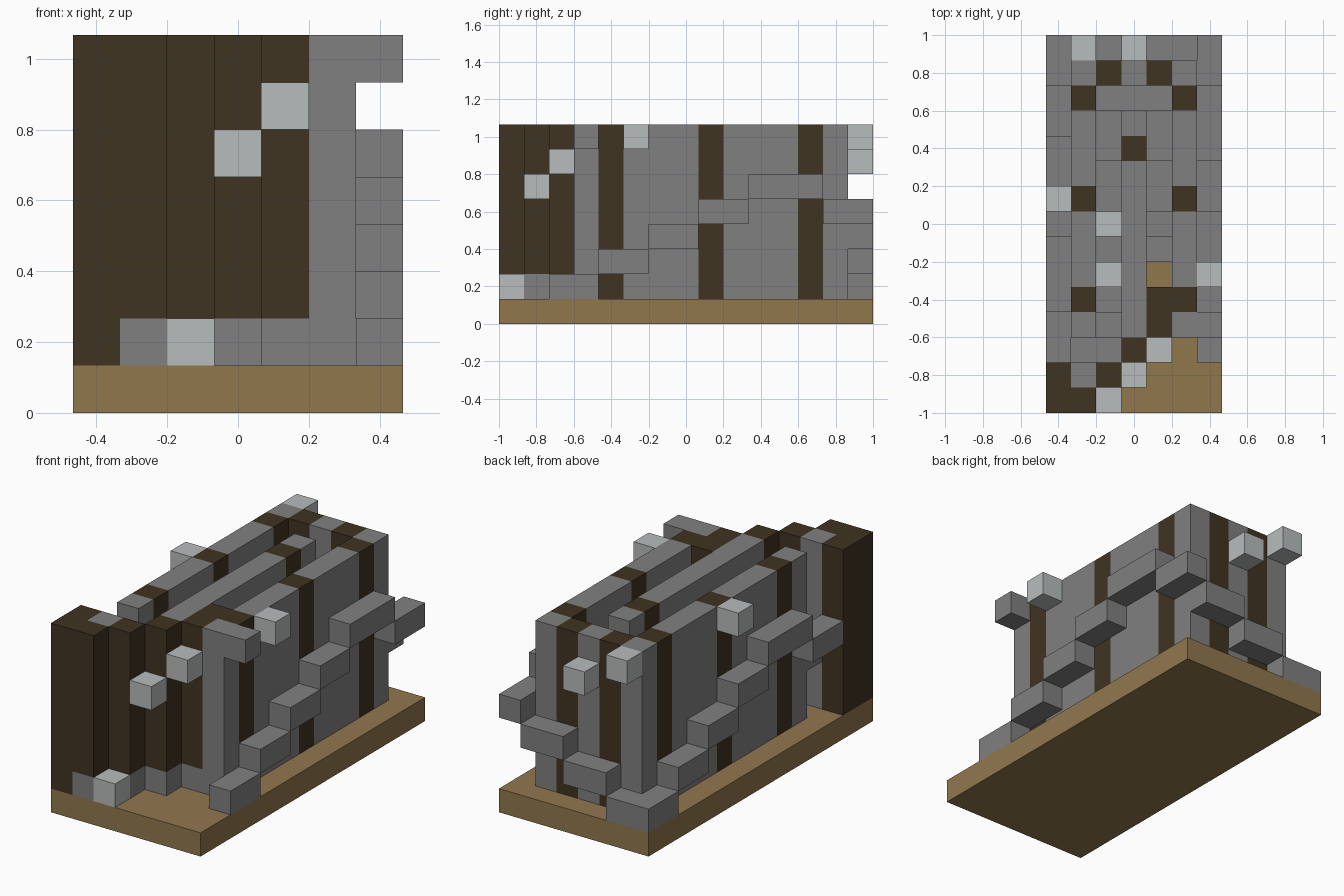
import bpy
import bmesh
from mathutils import Matrix, Vector

cube = bpy.data.objects.get("Cube")
if cube:
    bpy.data.objects.remove(cube)

# The whole model sits on a block grid: 7 wide, 15 deep, 8 high
U = 2 / 15
NX, NY, NZ = 7, 15, 8


def material(name, rgb):
    m = bpy.data.materials.new(name)
    m.use_nodes = True
    m.diffuse_color = (*rgb, 1)
    m.node_tree.nodes["Principled BSDF"].inputs["Base Color"].default_value = (*rgb, 1)
    return m


STONE = material("grey stone", (0.216, 0.216, 0.216))
LOG = material("dark timber", (0.051, 0.033, 0.015))
PLANK = material("tan plank", (0.283, 0.184, 0.076))
LAMP = material("pale lamp", (0.479, 0.503, 0.503))


def build(name, mat, boxes):
    """One object from boxes, each (column, row, level, width, depth, height) in blocks."""
    bm = bmesh.new()
    for i, j, k, w, d, h in boxes:
        centre = Vector((i + w / 2 - NX / 2, j + d / 2 - NY / 2, k + h / 2)) * U
        scale = Matrix.Diagonal((w * U, d * U, h * U, 1))
        bmesh.ops.create_cube(bm, size=1, matrix=Matrix.Translation(centre) @ scale)
    mesh = bpy.data.meshes.new(name)
    bm.to_mesh(mesh)
    bm.free()
    mesh.materials.append(mat)
    obj = bpy.data.objects.new(name, mesh)
    bpy.context.collection.objects.link(obj)
    return obj


# Ground slab
build("base_slab", PLANK, [(0, 0, 0, NX, NY, 1)])

# Long side walls: stone panels between timber posts
FULL = NZ - 1
for side, col in (("right", 1), ("left", 5)):
    build(side + "_wall", STONE,
          [(col, j, 1, 1, d, FULL) for j, d in ((3, 1), (5, 3), (9, 3), (13, 1))])
    build(side + "_posts", LOG, [(col, j, 1, 1, 1, FULL) for j in (4, 8, 12)])

# Back wall and central spine wall
build("back_wall", STONE, [(3, 13, 1, 1, 1, FULL)])
build("back_posts", LOG, [(i, 13, 1, 1, 1, FULL) for i in (2, 4)])
build("spine_wall", STONE, [(3, 3, 1, 1, 7, FULL), (3, 11, 1, 1, 1, FULL)])
build("spine_post", LOG, [(3, 10, 1, 1, 1, FULL)])

# Stepped timber front on a stone footing
diagonal = [(1, 0), (2, 1), (3, 2), (4, 3)]
build("front_footing", STONE, [(i, j, 1, 1, 1, 1) for i, j in diagonal])
build("front_timber", LOG, [(i, j, 2, 1, 1, FULL - 1) for i, j in diagonal])
build("front_corner_post", LOG, [(0, 0, 1, 1, 2, FULL)])
build("front_inner_post", LOG, [(4, 4, 1, 1, 1, FULL)])
build("front_stone_pier", STONE, [(1, 1, 1, 1, 1, FULL)])
build("pier_bracket", STONE, [(6, 3, 7, 1, 1, 1)])

# Outer steps: two blocks each, with a three block landing at the top
flight = [(2 + 2 * n, n + 1, 2) for n in range(4)] + [(10, 5, 3), (13, 4, 2)]
build("left_steps", STONE, [(6, j, k, 1, d, 1) for j, k, d in flight])
build("right_steps", STONE, [(0, NY + 2 - j - d, k, 1, d, 1) for j, k, d in flight])
build("back_steps", STONE, [(4 - 2 * n, 14, 3 - n, 2, 1, 1) for n in range(3)])

# Inner steps around the spine
build("inner_left_steps", STONE,
      [(4, 6, 1, 1, 1, 1), (4, 7, 2, 1, 1, 1), (4, 8, 3, 1, 2, 1), (4, 10, 4, 1, 2, 1)])
build("inner_back_landing", STONE, [(2, 12, 5, 3, 1, 1)])
build("inner_right_steps", STONE,
      [(2, 10, 4, 1, 2, 1), (2, 4, 3, 1, 6, 1), (2, 3, 4, 1, 1, 1)])
build("inner_front_landing", STONE, [(1, 2, 3, 2, 1, 1)])

# Lamps
lamps = {
    "front_low": (2, 0, 1), "front_middle": (3, 1, 5), "front_high": (4, 2, 6),
    "left_side": (6, 5, 7), "right_side": (0, 8, 7),
    "back_high": (1, 14, 7), "back_low": (3, 14, 6),
    "inner_front": (2, 5, 6), "inner_back": (2, 7, 6),
}
for name, (i, j, k) in lamps.items():
    build(name + "_lamp", LAMP, [(i, j, k, 1, 1, 1)])
